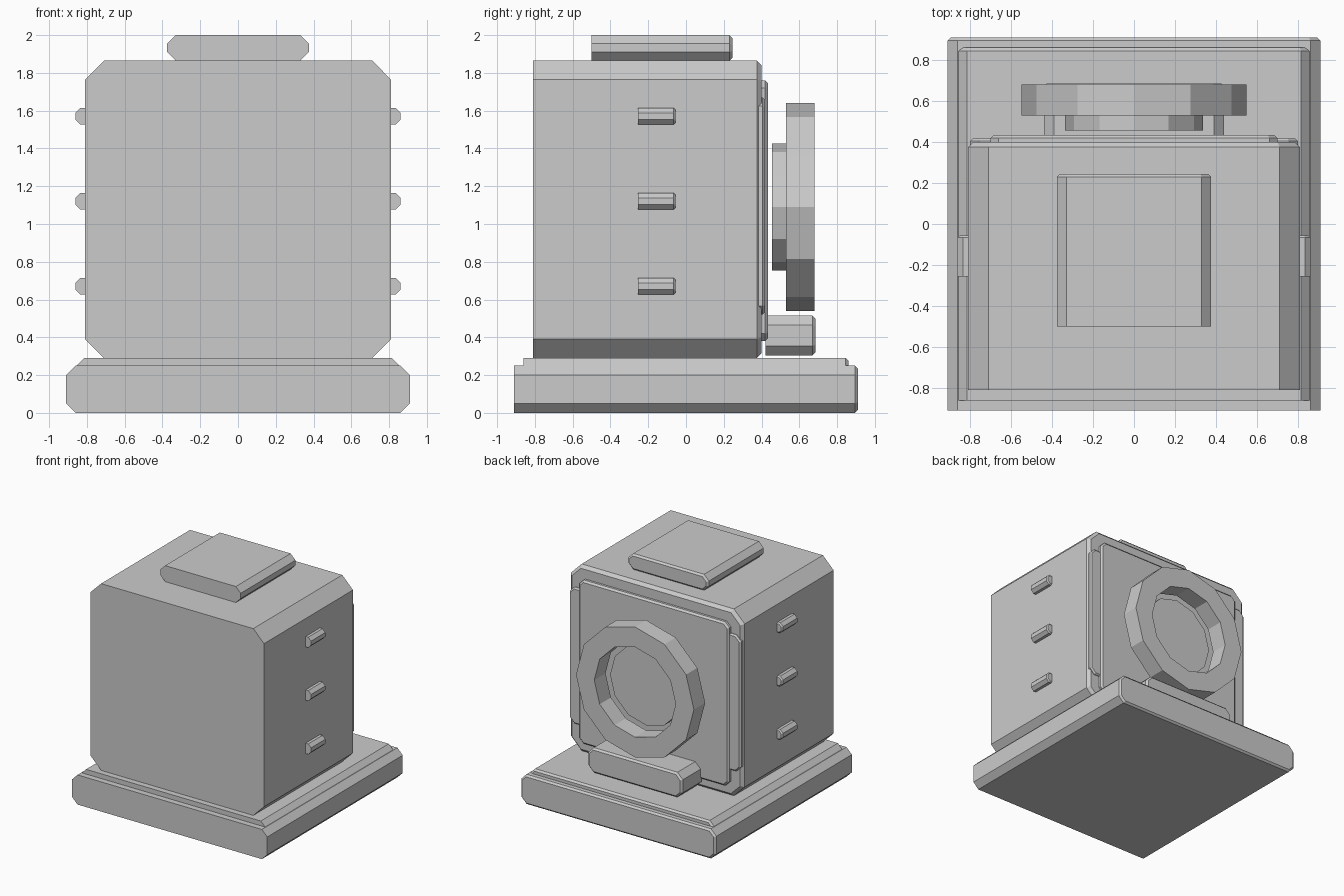
import bpy, bmesh, math

if "Cube" in bpy.data.objects:
    bpy.data.objects.remove(bpy.data.objects["Cube"])


def mesh_object(name, bm):
    bmesh.ops.recalc_face_normals(bm, faces=bm.faces)
    mesh = bpy.data.meshes.new(name)
    bm.to_mesh(mesh)
    bm.free()
    obj = bpy.data.objects.new(name, mesh)
    bpy.context.collection.objects.link(obj)
    return obj


def octagon(x0, x1, z0, z1, c):
    """Rectangle in the xz plane with corners cut by c."""
    return [(x0 + c, z0), (x1 - c, z0), (x1, z0 + c), (x1, z1 - c),
            (x1 - c, z1), (x0 + c, z1), (x0, z1 - c), (x0, z0 + c)]


def slab(name, x, z, y, cut, bevel=0.015):
    """Cut-corner profile run along y, with a bevelled rear edge and sharp front."""
    b = bevel
    outer = octagon(*x, *z, cut)
    inner = octagon(x[0] + b, x[1] - b, z[0] + b, z[1] - b, max(cut - 0.586 * b, 0.003))
    bm = bmesh.new()
    rings = [[bm.verts.new((px, py, pz)) for px, pz in prof]
             for prof, py in ((outer, y[0]), (outer, y[1] - b), (inner, y[1]))]
    for a, c in zip(rings, rings[1:]):
        for i in range(8):
            j = (i + 1) % 8
            bm.faces.new((a[i], a[j], c[j], c[i]))
    bm.faces.new(rings[0])
    bm.faces.new(rings[-1])
    return mesh_object(name, bm)


def wheel(name, r_out, r_in, y0, y1, zc, sides=12):
    """Twelve-sided disc facing the rear, or a ring when r_in > 0."""
    bm = bmesh.new()
    loops = [(r_out, y0), (r_out, y1)]
    if r_in:
        loops += [(r_in, y1), (r_in, y0)]
    rings = []
    for r, y in loops:
        angles = [2 * math.pi * i / sides for i in range(sides)]
        rings.append([bm.verts.new((r * math.cos(a), y, zc + r * math.sin(a))) for a in angles])
    pairs = list(zip(rings, rings[1:]))
    if r_in:
        pairs.append((rings[-1], rings[0]))
    else:
        bm.faces.new(rings[0])
        bm.faces.new(rings[1])
    for a, c in pairs:
        for i in range(sides):
            j = (i + 1) % sides
            bm.faces.new((a[i], a[j], c[j], c[i]))
    return mesh_object(name, bm)


# Stepped base
slab("base", (-0.91, 0.91), (0, 0.25), (-0.91, 0.91), 0.05)
slab("base_step", (-0.86, 0.86), (0.19, 0.29), (-0.86, 0.86), 0.045)

# Main housing and top cap
slab("housing", (-0.81, 0.81), (0.29, 1.865), (-0.81, 0.4), 0.1, 0.025)
slab("top_cap", (-0.375, 0.375), (1.865, 2.0), (-0.5, 0.245), 0.045)

# Layered rear panel: wide low layer under a taller, narrower one
slab("rear_panel_wide", (-0.8, 0.8), (0.52, 1.67), (0.37, 0.417), 0.045, 0.012)
slab("rear_panel_tall", (-0.7, 0.7), (0.38, 1.76), (0.37, 0.434), 0.04)

# Round window and its heavy frame
wheel("window_disc", 0.337, 0, 0.455, 0.53, 1.09)
wheel("window_frame", 0.55, 0.38, 0.53, 0.68, 1.09)

# Ledge under the window
slab("ledge", (-0.44, 0.44), (0.305, 0.515), (0.42, 0.685), 0.05)

# Three studs down each side
for side, label in ((1, "right"), (-1, "left")):
    for n, zc in enumerate((0.67, 1.12, 1.57), 1):
        xs = sorted((side * 0.765, side * 0.86))
        slab(f"{label}_stud_{n}", xs, (zc - 0.044, zc + 0.044), (-0.255, -0.055), 0.026, 0.01)
